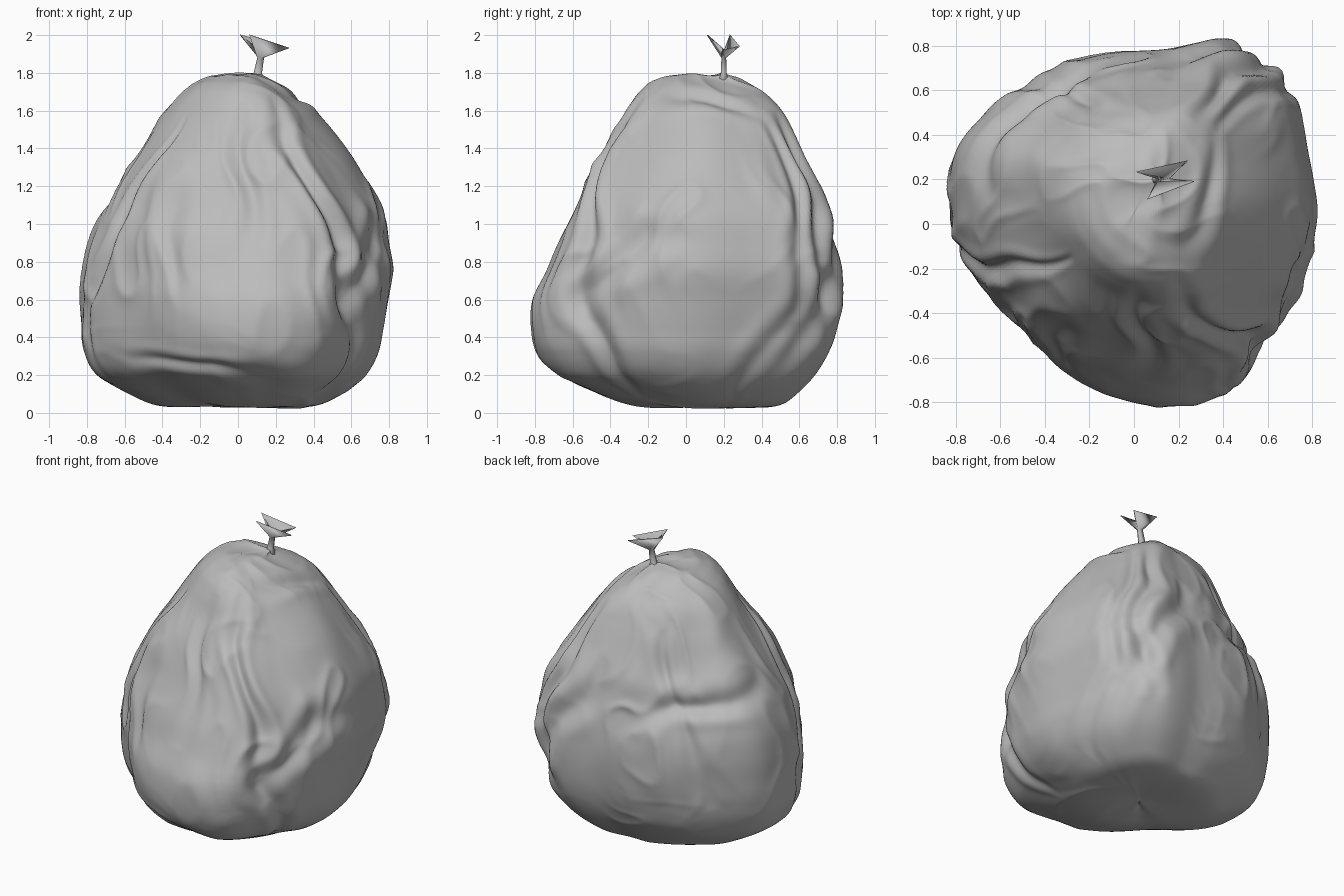
import bpy, bmesh, math
from mathutils import Vector, noise

cube = bpy.data.objects.get("Cube")
if cube:
    bpy.data.objects.remove(cube)

grey = bpy.data.materials.new("plastic_grey")
grey.use_nodes = True
colour = (0.5, 0.5, 0.5, 1)
grey.diffuse_color = colour
grey.node_tree.nodes["Principled BSDF"].inputs["Base Color"].default_value = colour

# Sack sections from bottom to top: height, min x, max x, min y, max y
SECTIONS = [
    (.05, .03, .03, .1, .1), (.03, -.24, .24, -.1, .34), (.04, -.42, .42, -.28, .5),
    (.1, -.57, .55, -.47, .6), (.2, -.74, .68, -.7, .7), (.32, -.81, .75, -.8, .77),
    (.45, -.83, .78, -.83, .81), (.6, -.83, .81, -.81, .83), (.75, -.82, .83, -.74, .83),
    (.9, -.79, .81, -.68, .81), (1.05, -.72, .78, -.61, .77), (1.2, -.64, .71, -.54, .72),
    (1.35, -.54, .62, -.46, .65), (1.5, -.45, .51, -.37, .58), (1.62, -.37, .4, -.31, .51),
    (1.71, -.28, .27, -.24, .4), (1.77, -.18, .15, -.12, .3), (1.79, -.03, .12, .08, .24),
    (1.79, .09, .09, .2, .2)]

# Plan outline: radius at every 20 degrees, anticlockwise from +x
OUTLINE = [.82, .83, .91, .93, .79, .77, .78, .81, .86,
           .81, .75, .7, .72, .76, .83, .88, .82, .81]

# Broad swells and hollows: amount, degrees around, height, spread
SWELLS = [(.08, 225, 1.1, .4), (-.04, 225, .35, .3), (-.03, 45, 1.35, .3),
          (-.03, 122, 1.15, .22), (-.03, -45, .62, .13)]

# Main creases: depth, width, path of (degrees around, height)
CREASES = [
    (.045, .05, [(-44, .42), (-47, .65), (-51, .95), (-55, 1.3), (-60, 1.65)]),
    (.03, .06, [(-50, .55), (-36, .7), (-20, .92), (-5, 1)]),
    (.03, .05, [(-46, .6), (-37, .35), (-30, .1)]),
    (.04, .045, [(58, .3), (52, .8), (56, 1.2), (62, 1.6)]),
    (.03, .04, [(38, .5), (44, 1), (50, 1.55)]),
    (.035, .06, [(28, .08), (45, .45), (66, .9), (78, 1.25)]),
    (.025, .05, [(18, .08), (30, .4), (48, .75)]),
    (.035, .07, [(88, .95), (122, 1.13), (150, 1.1), (176, 1.2)]),
    (.02, .05, [(122, 1.18), (132, .8), (142, .4)]),
    (.02, .05, [(122, 1.1), (110, 1.55)]),
    (.03, .04, [(190, .2), (195, .7), (204, 1.1), (215, 1.55)]),
    (.02, .035, [(-45, 1.7), (5, 1.67), (50, 1.58)]),
    (.02, .04, [(-145, .25), (-105, .23), (-70, .13)]),
    (.02, .06, [(-85, 1.6), (-84, 1.2), (-88, .75)]),
    (.02, .06, [(-112, .65), (-122, .9), (-122, 1.25)])]


def spline(a, b, c, d, t):
    return b + t / 2 * (c - a + t * (2*a - 5*b + 4*c - d + t * (3*(b - c) + d - a)))


def section(t):
    """Interpolated sack section at t from 0 (bottom) to 1 (top)."""
    last = len(SECTIONS) - 1
    f = t * last
    i = min(int(f), last - 1)
    rows = [SECTIONS[max(0, min(last, i + k))] for k in (-1, 0, 1, 2)]
    return [spline(*vals, f - i) for vals in zip(*rows)]


def outline(angle):
    n = len(OUTLINE)
    f = angle / math.tau * n % n
    i = int(f)
    return spline(*[OUTLINE[(i + k) % n] for k in (-1, 0, 1, 2)], f - i)


def turn(angle, degrees):
    """Signed angle from a bearing, in radians."""
    return (angle - math.radians(degrees) + math.pi) % math.tau - math.pi


def nearest(angle, z, path):
    """Distance to a crease path and the position along it, 0 to 1."""
    best = (9, 0)
    for i, ((a0, z0), (a1, z1)) in enumerate(zip(path, path[1:])):
        px, pz = turn(angle, a0) * .75, z - z0
        dx, dz = math.radians(a1 - a0) * .75, z1 - z0
        t = max(0, min(1, (px*dx + pz*dz) / (dx*dx + dz*dz)))
        best = min(best, (math.hypot(px - t*dx, pz - t*dz), (i + t) / (len(path) - 1)))
    return best


def ridge(p):
    return max(0, 1 - 2.2 * abs(noise.noise(p))) ** 2 - .25


def wrinkle(co):
    """Offset along the surface for swells, folds and creases."""
    angle = math.atan2(co.y - .05, co.x)
    d = .012 * noise.noise(co * 2.3 + Vector((4, 1, 7)))
    for amount, bearing, z, spread in SWELLS:
        r = math.hypot(turn(angle, bearing) * .75, co.z - z) / spread
        d += amount * math.exp(-r * r)
    # Fine gathers, running upright above and level near the base
    warp = noise.noise_vector(co * 2.2)
    p = co + warp * .25
    upright = max(0, min(1, (co.z - .2) / .4))
    patch = max(0, .45 + noise.noise(co * 1.8 + Vector((9, 3, 2))))
    folds = ridge(Vector((p.x * 4.5, p.y * 4.5, p.z * 1.3)))
    gathers = ridge(Vector((p.x * 2, p.y * 2, p.z * 5)))
    d += patch * (.022 * folds * upright + .012 * gathers * (1 - upright))
    # Main creases, wandering a little and fading at their ends
    angle += .13 * warp.x
    z = co.z + .08 * warp.y
    for depth, width, path in CREASES:
        r, along = nearest(angle, z, path)
        r /= width * (1 + .5 * warp.z)
        if r < 5:
            fade = math.sin(math.pi * along) ** .7 if 0 < along < 1 else 0
            d += depth * fade * (.35 * math.exp(-(r - 2) ** 2) - math.exp(-r * r))
    return d


def add_object(name, bm):
    mesh = bpy.data.meshes.new(name)
    bm.to_mesh(mesh)
    bm.free()
    mesh.materials.append(grey)
    mesh.shade_smooth()
    obj = bpy.data.objects.new(name, mesh)
    bpy.context.collection.objects.link(obj)
    return obj


# Crumpled sack body
bm = bmesh.new()
bmesh.ops.create_uvsphere(bm, u_segments=260, v_segments=180, radius=1)
for v in bm.verts:
    t = 1 - math.acos(max(-1, min(1, v.co.z))) / math.pi
    angle = math.atan2(v.co.y, v.co.x)
    z, x0, x1, y0, y1 = section(t)
    r = outline(angle)
    fx = (r * math.cos(angle) + .83) / 1.66
    fy = (r * math.sin(angle) + .83) / 1.66
    v.co = (x0 + (x1 - x0) * fx, y0 + (y1 - y0) * fy, z)
bm.normal_update()
moves = [(v, v.normal * wrinkle(v.co)) for v in bm.verts]
for v, move in moves:
    v.co += move
    v.co.z = max(v.co.z, 0)
bmesh.ops.smooth_vert(bm, verts=bm.verts, factor=.5, use_axis_x=True, use_axis_y=True, use_axis_z=True)
add_object("sack_body", bm)

# Tied neck opening into two pinched flaps
bm = bmesh.new()
turns = [math.radians(a) for a in (180, 225, 315, 0, 45, 135)]
rings = [[(x + r * math.cos(a), .2 + r * math.sin(a), z) for a in turns]
         for x, z, r in ((.1, 1.74, .045), (.105, 1.8, .022), (.12, 1.88, .018))]
rings.append([(.11, .2, 1.92), (.06, .11, 2), (.27, .19, 1.93),
              (.16, .205, 1.92), (.24, .285, 1.94), (.01, .235, 2)])
loops = [[bm.verts.new(p) for p in ring] for ring in rings]
for low, high in zip(loops, loops[1:]):
    for i in range(len(turns)):
        j = (i + 1) % len(turns)
        bm.faces.new((low[i], low[j], high[j], high[i]))
neck = add_object("tied_neck", bm)
shell = neck.modifiers.new("thickness", "SOLIDIFY")
shell.thickness = .005
